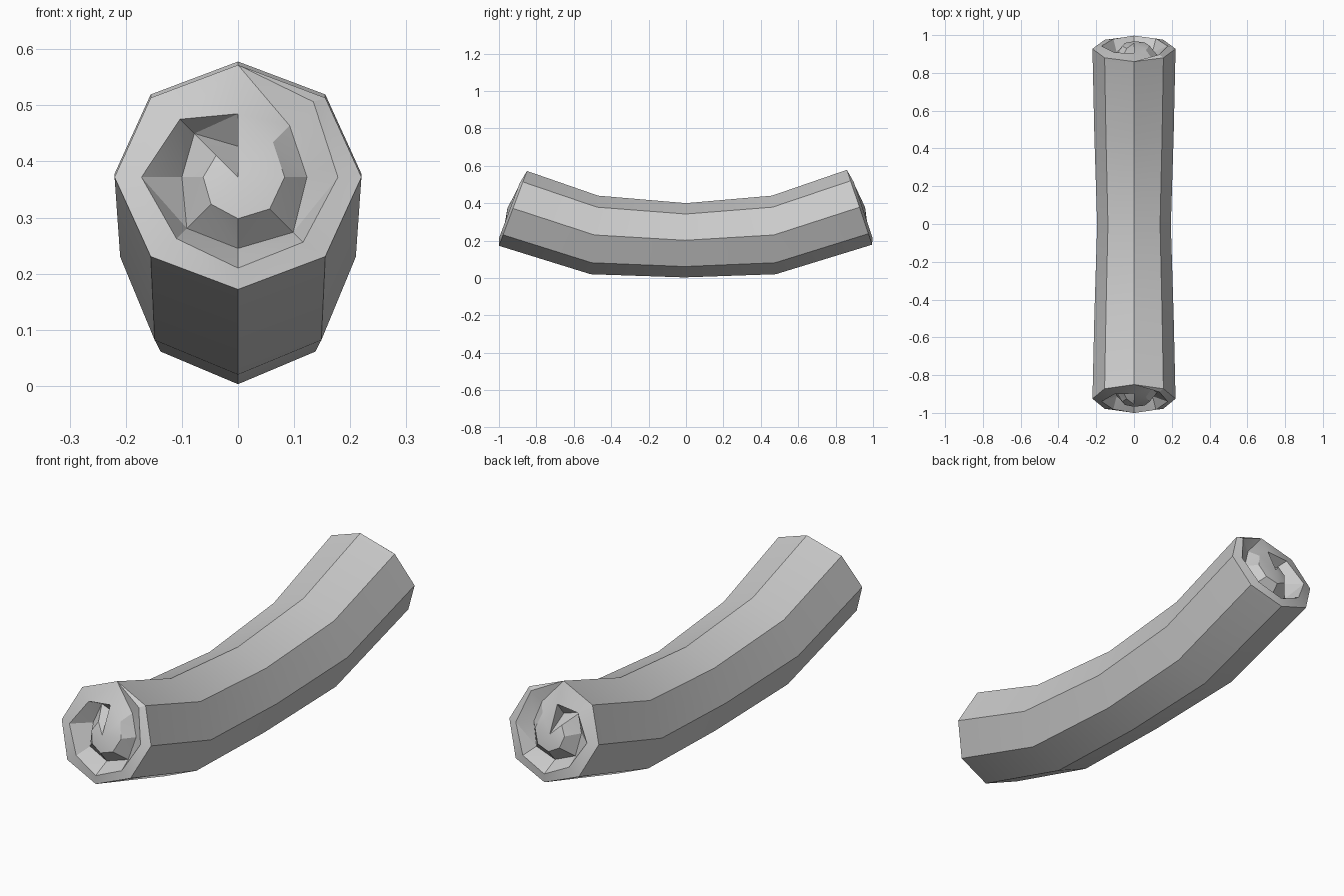
import bpy, bmesh, math

cube = bpy.data.objects.get("Cube")
if cube:
    bpy.data.objects.remove(cube, do_unlink=True)

SIDES = 8
# Cross-sections along the roll: top y, top z, bottom y, bottom z, half width
STATIONS = [
    (-.85, .572, -1, .172, .22),
    (-.47, .44, -.51, .02, .21),
    (0, .4, -.01, .003, .195),
    (.46, .44, .48, .02, .21),
    (.86, .578, .995, .178, .22),
]
# Spiral radii, one turn clockwise from the top
RIM = [.2, .19, .178, .164, .162, .155, .172, .146, .113]
GROOVE = [.2, .13, .123, .139, .127, .129, .1, .11, .055]
RIDGE = [.113, .088, .083, .08, .074, .068, .062, .055, 0]
BULGE, CENTRE_BULGE, DEPTH = .015, .03, .05

bm = bmesh.new()


def point(station, rx, rz, k, out=0):
    """Vertex in the tilted plane of a station, pushed along y by out."""
    ty, tz, by, bz, _ = station
    angle = k * math.tau / SIDES
    dz = rz * math.cos(angle)
    y = (ty + by) / 2 + (ty - by) / (tz - bz) * dz + out
    return bm.verts.new((rx * math.sin(angle), y, (tz + bz) / 2 + dz))


def strip(a, b):
    """Bridge two rows of vertices with quads."""
    for i in range(len(a) - 1):
        bm.faces.new((a[i], a[i + 1], b[i + 1], b[i]))


def body_ring(station):
    half = (station[1] - station[3]) / 2
    return [point(station, station[4], half, k) for k in range(SIDES + 1)]


def spiral_end(station, ring, side):
    """Coiled end: rim, groove and ridge winding in to the centre."""
    def row(radii, out):
        return [point(station, r, r, k, side * out(k)) for k, r in enumerate(radii)]

    rim = row(RIM, lambda k: BULGE if k else 0)
    groove = row(GROOVE, lambda k: -DEPTH * min(1, k / 3))
    ridge = row(RIDGE, lambda k: BULGE if k < SIDES else CENTRE_BULGE)
    centre = ridge[-1]
    strip(ring, rim)
    strip(rim, groove)
    strip(groove, ridge)
    for i in range(SIDES - 1):
        bm.faces.new((ridge[i], ridge[i + 1], centre))
    # Wall that closes the inner end of the groove
    bm.faces.new((ridge[0], groove[-1], centre))


# Curved eight-sided body
rings = [body_ring(s) for s in STATIONS]
for a, b in zip(rings, rings[1:]):
    strip(a, b)

# Coiled ends
spiral_end(STATIONS[0], rings[0], -1)
spiral_end(STATIONS[-1], rings[-1], 1)

bmesh.ops.remove_doubles(bm, verts=bm.verts, dist=.0005)
bmesh.ops.triangulate(bm, faces=[f for f in bm.faces if len(f.verts) > 3 and
                                 abs(f.calc_center_median().y) > .8])
bmesh.ops.recalc_face_normals(bm, faces=bm.faces)
mesh = bpy.data.meshes.new("curved_roll")
bm.to_mesh(mesh)
bm.free()
roll = bpy.data.objects.new("curved_roll", mesh)
bpy.context.collection.objects.link(roll)

# Plain grey material
grey = bpy.data.materials.new("light_grey")
grey.use_nodes = True
colour = (.6, .6, .6, 1)
grey.diffuse_color = colour
grey.node_tree.nodes["Principled BSDF"].inputs["Base Color"].default_value = colour
mesh.materials.append(grey)

# Smooth along the length, crisp along the corners
bpy.ops.object.select_all(action='DESELECT')
roll.select_set(True)
bpy.context.view_layer.objects.active = roll
bpy.ops.object.shade_smooth_by_angle(angle=math.radians(25))
